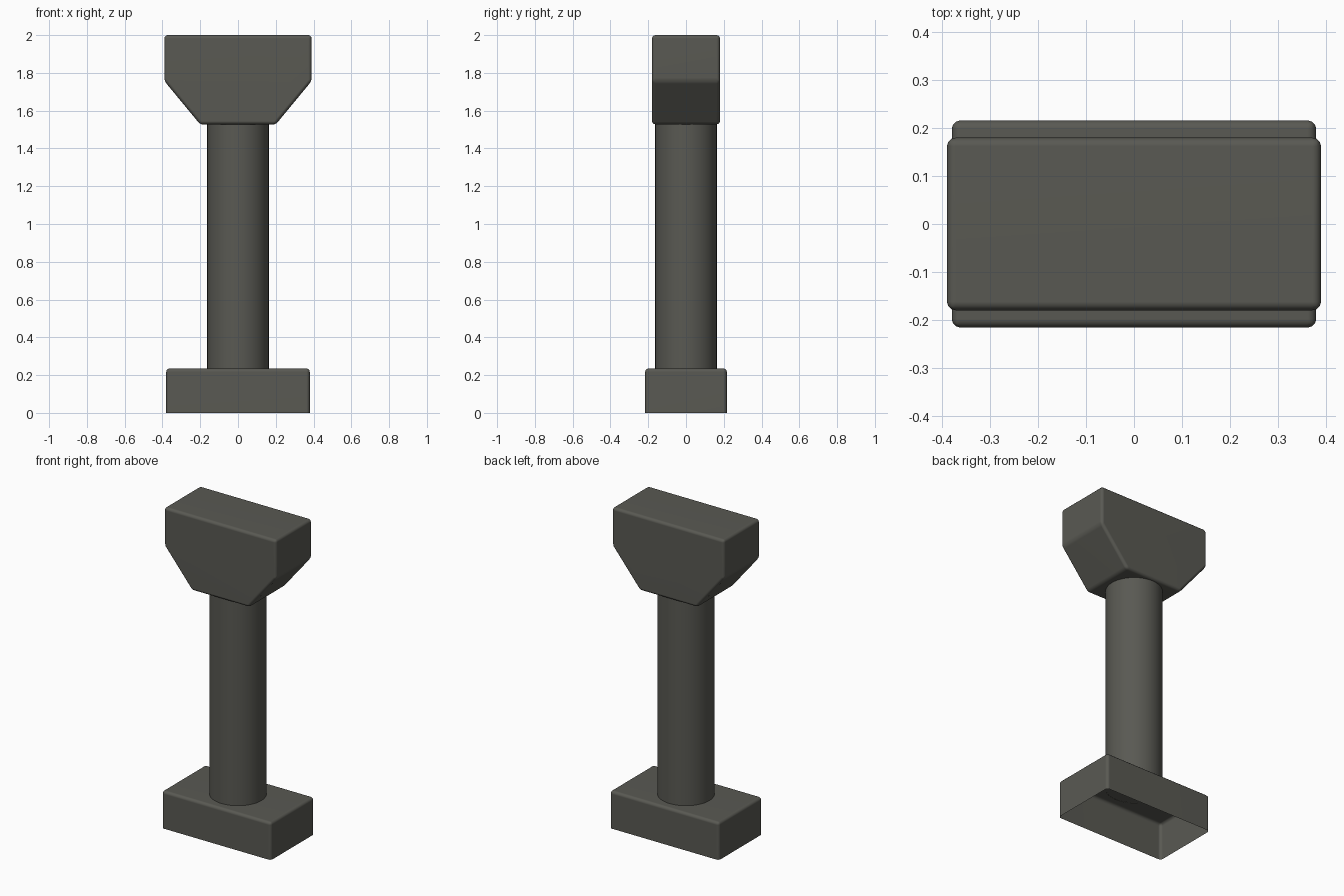
import bpy, bmesh, math

cube = bpy.data.objects.get("Cube")
if cube:
    bpy.data.objects.remove(cube, do_unlink=True)

# Single weathered stone colour
stone = bpy.data.materials.new("dark_grey_stone")
stone.use_nodes = True
colour = (0.10, 0.10, 0.086, 1)
stone.diffuse_color = colour
bsdf = next(n for n in stone.node_tree.nodes if n.type == "BSDF_PRINCIPLED")
bsdf.inputs["Base Color"].default_value = colour
bsdf.inputs["Roughness"].default_value = 0.9


def finish(name, bm):
    """Turn a bmesh into a smooth-shaded object with the stone material."""
    mesh = bpy.data.meshes.new(name)
    bm.to_mesh(mesh)
    bm.free()
    mesh.materials.append(stone)
    obj = bpy.data.objects.new(name, mesh)
    bpy.context.collection.objects.link(obj)
    bpy.ops.object.select_all(action="DESELECT")
    obj.select_set(True)
    bpy.context.view_layer.objects.active = obj
    bpy.ops.object.shade_smooth_by_angle(angle=math.radians(50))
    normals = obj.modifiers.new("weighted_normals", "WEIGHTED_NORMAL")
    normals.keep_sharp = True
    return obj


def block(name, profile, half_depth, bevel, open_bottom=False):
    """Extrude a front profile along y, round its edges, optionally open it below."""
    bm = bmesh.new()
    front = bm.faces.new([bm.verts.new((x, -half_depth, z)) for x, z in profile])
    new = bmesh.ops.extrude_face_region(bm, geom=[front])["geom"]
    bmesh.ops.translate(bm, vec=(0, 2 * half_depth, 0),
                        verts=[v for v in new if isinstance(v, bmesh.types.BMVert)])
    bmesh.ops.recalc_face_normals(bm, faces=bm.faces)
    edges = [e for e in bm.edges
             if not (open_bottom and all(v.co.z < 0.001 for v in e.verts))]
    bmesh.ops.bevel(bm, geom=edges, offset=bevel, offset_type="OFFSET",
                    segments=3, profile=0.5, affect="EDGES")
    if open_bottom:
        bm.normal_update()
        under = [f for f in bm.faces if f.normal.z < -0.9]
        bmesh.ops.delete(bm, geom=under, context="FACES")
    return finish(name, bm)


# Plinth, hollow underneath
block("plinth", [(-0.38, 0), (0.38, 0), (0.38, 0.235), (-0.38, 0.235)],
      0.216, 0.018, open_bottom=True)

# Tapered head
block("head", [(-0.2, 1.527), (0.2, 1.527), (0.39, 1.757),
               (0.39, 2.0), (-0.39, 2.0), (-0.39, 1.757)], 0.18, 0.018)

# Round shaft, open at both hidden ends
shaft = bmesh.new()
bmesh.ops.create_cone(shaft, cap_ends=False, segments=48, radius1=0.163,
                      radius2=0.163, depth=1.3)
bmesh.ops.translate(shaft, vec=(0, 0, 0.234 + 0.65), verts=shaft.verts)
finish("shaft", shaft)
